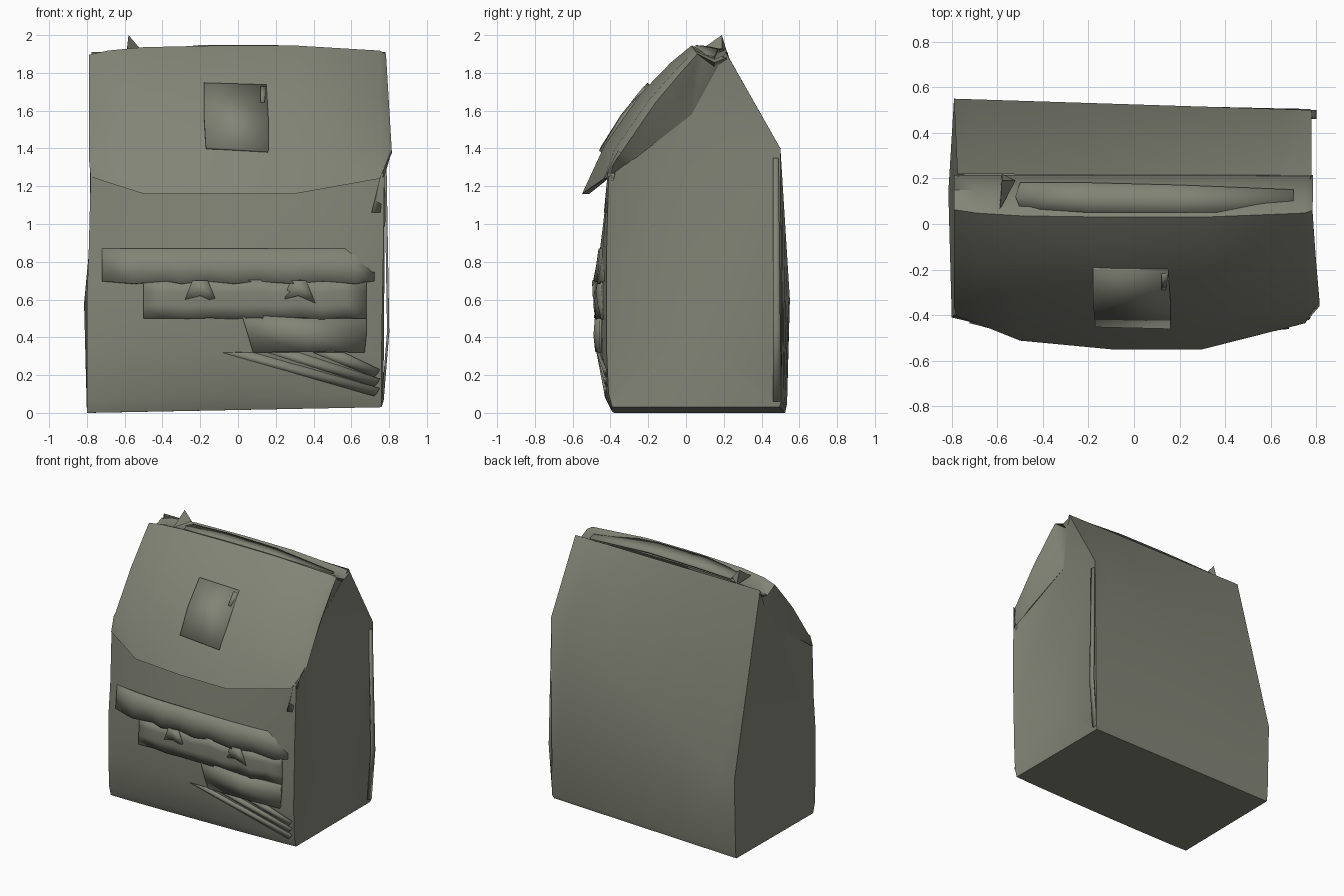
import bpy, math

cube = bpy.data.objects.get("Cube")
if cube:
    bpy.data.objects.remove(cube)

canvas = bpy.data.materials.new("olive_grey_canvas")
canvas.use_nodes = True
COLOUR = (0.225, 0.232, 0.182, 1)
canvas.diffuse_color = COLOUR
canvas.node_tree.nodes["Principled BSDF"].inputs["Base Color"].default_value = COLOUR


def make(name, verts, faces, thick=0, angle=40):
    mesh = bpy.data.meshes.new(name)
    mesh.from_pydata(verts, [], faces)
    mesh.materials.append(canvas)
    ob = bpy.data.objects.new(name, mesh)
    bpy.context.collection.objects.link(ob)
    bpy.ops.object.select_all(action="DESELECT")
    ob.select_set(True)
    bpy.context.view_layer.objects.active = ob
    bpy.ops.object.mode_set(mode="EDIT")
    bpy.ops.mesh.select_all(action="SELECT")
    bpy.ops.mesh.remove_doubles(threshold=0.0005)
    bpy.ops.mesh.normals_make_consistent(inside=False)
    bpy.ops.object.mode_set(mode="OBJECT")
    bpy.ops.object.shade_smooth_by_angle(angle=math.radians(angle))
    if thick:
        mod = ob.modifiers.new("thickness", "SOLIDIFY")
        mod.thickness = thick
        mod.offset = 0
    return ob


def sheet(name, rows, thick=0.02, angle=40):
    """Cloth sheet from equal-length rows of points."""
    n = len(rows[0])
    verts = [p for row in rows for p in row]
    faces = [(r * n + c, r * n + c + 1, (r + 1) * n + c + 1, (r + 1) * n + c)
             for r in range(len(rows) - 1) for c in range(n - 1)]
    return make(name, verts, faces, thick, angle)


# Bag body: right-hand corner, left-hand corner, forward bulge between them.
# The back crease runs diagonally from a low right corner to a high left one.
outline = [
    ((-.80, -.38, .00), (.76, -.39, .03), .01),
    ((-.80, -.40, .07), (.76, -.41, .10), .025),
    ((-.80, -.41, .32), (.76, -.42, .32), .05),
    ((-.80, -.41, .60), (.765, -.42, .60), .06),
    ((-.79, -.40, .87), (.77, -.42, .87), .045),
    ((-.78, -.40, 1.25), (.775, -.41, 1.25), 0),
    ((-.775, .22, 1.91), (.78, .21, 1.91), 0),
    ((-.79, .55, .60), (.78, .50, 1.40), 0),
    ((-.79, .535, .05), (.77, .505, .06), 0),
    ((-.79, .525, .00), (.76, .495, .03), 0)]
n = len(outline)
steps = (0, .08, .3, .5, .7, .92, 1)
verts, faces = [], []
for t in steps:
    for a, b, bulge in outline:
        x, y, z = (p + (q - p) * t for p, q in zip(a, b))
        verts.append((x, y - bulge * math.sqrt(abs(math.sin(math.pi * t))), z))
for s in range(len(steps) - 1):
    for i in range(n):
        j = (i + 1) % n
        if i != 5:
            faces.append((s * n + i, s * n + j, (s + 1) * n + j, (s + 1) * n + i))
# Side gussets: each fans out from a low point and a tucked-in high point
TUCK_RIGHT, TUCK_LEFT = (-.72, .03, 1.58), (.68, .03, 1.58)
for base, low, high in ((0, (-.815, .14, .58), TUCK_RIGHT),
                        ((len(steps) - 1) * n, (.71, 0, .42), TUCK_LEFT)):
    lo, hi = len(verts), len(verts) + 1
    verts += [low, high]
    for i in range(n):
        if i != 5:
            faces.append((base + i, base + (i + 1) % n, hi if i in (3, 4, 6) else lo))
    faces += [(base + 3, hi, lo), (base + 7, lo, hi)]
make("bag_body", verts, faces, angle=32)

# Top flap: curved cloth that closes the bag, with sides folded in to the gussets
stations = [(-.755, 2, 1.29), (-.79, 1.1, 1.35), (-.69, .6, 1.22), (-.5, .2, 1.16),
            (-.1, 0, 1.16), (.3, 0, 1.16), (.75, .6, 1.24), (.815, 1, 1.39), (.755, 2, 1.29)]
section = [(.215, 1.925, 0), (.15, 1.90, 0), (.03, 1.945, .03), (-.08, 1.855, .06),
           (-.24, 1.69, .08), (-.43, 1.42, .085)]
rows = []
for x, sag, hem in stations:
    narrow = .03 if x > .8 else 0
    row = [(x - narrow * (z - 1.42) / .5, y + pull * sag, z - .045 * min(sag, 1.5))
           for y, z, pull in section]
    row.append((x, -.55 + .19 * min(sag, 1), hem))
    row.append((max(-.78, min(.775, x)), -.405, 1.25))
    rows.append(row)
rows.insert(0, [TUCK_RIGHT] * len(rows[0]))
rows.append([TUCK_LEFT] * len(rows[0]))
sheet("top_flap", rows, 0, 45)

# Rolled seam and loose corner along the ridge
sheet("ridge_roll", [[(-.50, .07, 1.91), (-.2, .05, 1.94), (.2, .05, 1.94), (.7, .05, 1.90)],
                     [(-.52, .12, 1.92), (-.2, .11, 1.935), (.2, .11, 1.93), (.7, .10, 1.89)],
                     [(-.50, .18, 1.91), (-.2, .18, 1.92), (.2, .17, 1.92), (.7, .15, 1.88)]], .015)
make("loose_corner", [(-.58, .19, 2), (-.59, .06, 1.91), (-.52, .19, 1.93), (-.58, .22, 1.90)],
     [(0, 1, 2), (0, 2, 3), (0, 3, 1), (1, 3, 2)])

# Square patch with a small tab on the flap
sheet("flap_patch", [[(-.18, -.195, 1.74), (.15, -.195, 1.73)],
                     [(-.18, -.335, 1.57), (.16, -.335, 1.56)],
                     [(-.17, -.442, 1.40), (.16, -.45, 1.38)]], .025)
sheet("patch_tab", [[(.12, -.215, 1.72), (.15, -.215, 1.72)],
                    [(.12, -.28, 1.64), (.14, -.28, 1.64)]], .025)

# Front pocket: flap with a wavy hem, wrapped back at both ends
cols = [-.72, -.55, -.38, -.30, -.16, -.02, .10, .29, .45, .62, .72]
rows = []
for z, y, wave in ((.87, -.457, 0), (.78, -.468, .002), (.69, -.482, .007)):
    rows.append([(x, y + wave * (-1) ** i + .045 * abs(x / .72) ** 4, z + wave * (-1) ** i)
                 for i, x in enumerate(cols)])
sheet("pocket_flap", rows, .012)

# Crumpled pocket front below the flap
rows = []
for r, (z, y) in enumerate(((.70, -.475), (.64, -.481), (.57, -.478), (.50, -.473))):
    rows.append([(x, y + .008 * math.sin(2.4 * i + 1.7 * r) + .04 * abs(x / .7) ** 4,
                  z + .006 * math.sin(3 * i))
                 for i, x in enumerate(-.5 + .118 * k for k in range(11))])
sheet("pocket_front", rows, .012, 30)

# Two gathered straps hanging from the pocket flap
for name, x in (("right_strap", -.2), ("left_strap", .32)):
    sheet(name, [[(x - .04, -.485, .70), (x, -.492, .70), (x + .04, -.485, .70)],
                 [(x - .08, -.478, .60), (x, -.49, .62), (x + .09, -.478, .58)]], .01, 20)

# Lower pocket fold
sheet("lower_fold", [[(.02, -.473, .52), (.35, -.476, .50), (.68, -.452, .50)],
                     [(.05, -.476, .42), (.36, -.483, .41), (.68, -.454, .42)],
                     [(.08, -.466, .32), (.37, -.474, .325), (.67, -.452, .32)]], .014)

# Diagonal creases running to the lower corner
for k in range(3):
    x = -.08 + .24 * k
    sheet(f"corner_crease_{k + 1}", [
        [(x, -.462, .32), (.72, -.42, .09 + .05 * k)],
        [(x + .09, -.47, .32), (.74, -.43, .11 + .05 * k)],
        [(x + .16, -.46, .32), (.75, -.425, .13 + .05 * k)]], .008, 20)

# Folded cloth edges on the model's left
sheet("left_front_seam", [[(.71, -.43, 1.06), (.75, -.42, 1.06)],
                          [(.76, -.41, 1.27), (.775, -.38, 1.27)]], .012)
sheet("left_back_seam", [[(.765, .46, .06), (.765, .50, .06)],
                         [(.795, .46, .43), (.795, .50, .43)],
                         [(.78, .46, 1.35), (.78, .49, 1.35)]], .012)
